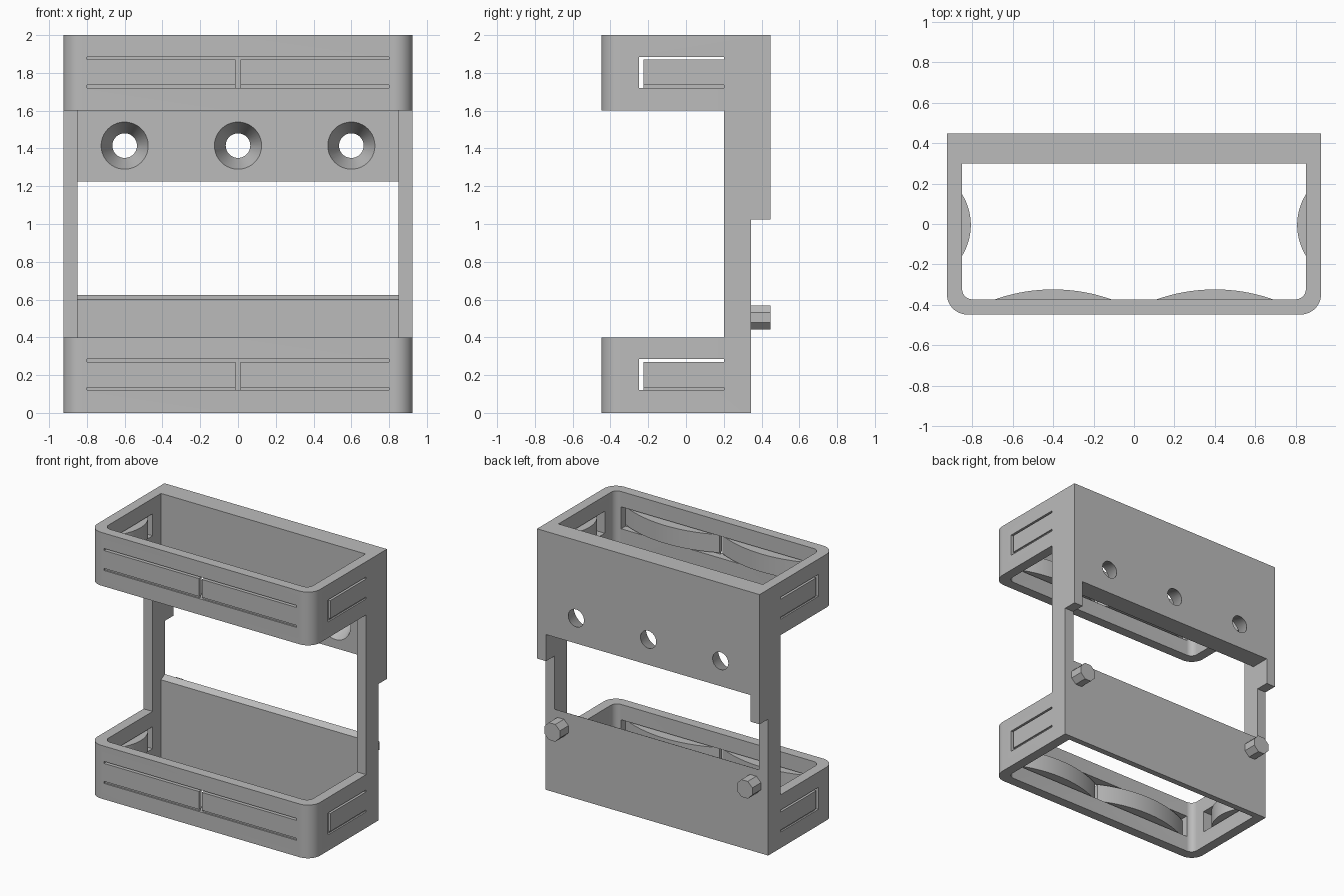
import bpy, bmesh, math
from mathutils import Matrix

cube = bpy.data.objects.get("Cube")
if cube:
    bpy.data.objects.remove(cube, do_unlink=True)

W, D = 0.925, 0.4475          # half width and half depth
WALL = 0.075
IN_X, IN_FRONT, IN_BACK = W - WALL, -D + WALL, 0.30
STEP_Y = 0.345                # rear face of the lower half

grey = bpy.data.materials.new("light_grey_plastic")
grey.use_nodes = True
grey.diffuse_color = (0.5, 0.5, 0.5, 1)
grey.node_tree.nodes["Principled BSDF"].inputs["Base Color"].default_value = (0.5, 0.5, 0.5, 1)


def finish(name, bm):
    bmesh.ops.recalc_face_normals(bm, faces=bm.faces[:])
    mesh = bpy.data.meshes.new(name)
    bm.to_mesh(mesh)
    bm.free()
    mesh.materials.append(grey)
    obj = bpy.data.objects.new(name, mesh)
    bpy.context.collection.objects.link(obj)
    return obj


def prism(name, outline, lo, hi, axis="z"):
    """Extrude a 2D outline along an axis."""
    place = {"x": lambda a, b, h: (h, a, b),
             "y": lambda a, b, h: (a, h, b),
             "z": lambda a, b, h: (a, b, h)}[axis]
    bm = bmesh.new()
    low = [bm.verts.new(place(a, b, lo)) for a, b in outline]
    high = [bm.verts.new(place(a, b, hi)) for a, b in outline]
    bm.faces.new(low)
    bm.faces.new(high)
    n = len(outline)
    for i in range(n):
        j = (i + 1) % n
        bm.faces.new((low[i], low[j], high[j], high[i]))
    return finish(name, bm)


def box(name, x, y, z):
    return prism(name, [(x[0], y[0]), (x[1], y[0]), (x[1], y[1]), (x[0], y[1])], *z)


def rounded_front(half, front, back, radius, steps=12):
    """Rectangle whose two front corners are rounded."""
    pts = [(half, back), (-half, back)]
    for cx, start in ((radius - half, math.pi), (half - radius, 1.5 * math.pi)):
        for i in range(steps + 1):
            a = start + i / steps * math.pi / 2
            pts.append((cx + radius * math.cos(a), front + radius + radius * math.sin(a)))
    return pts


def smooth(obj):
    bpy.ops.object.select_all(action="DESELECT")
    obj.select_set(True)
    bpy.context.view_layer.objects.active = obj
    bpy.ops.object.shade_smooth_by_angle(angle=math.radians(30))


def cut(target, cutter):
    cutter.hide_render = True
    bpy.context.view_layer.objects.active = target
    mod = target.modifiers.new("cut", "BOOLEAN")
    mod.operation, mod.solver, mod.object = "DIFFERENCE", "EXACT", cutter
    bpy.ops.object.modifier_apply(modifier=mod.name)
    bpy.data.objects.remove(cutter, do_unlink=True)


# Holder body: outer shell, hollow core and the open middle
body = prism("holder_body", rounded_front(W, -D, D, 0.1), 0, 2)
cut(body, prism("core", rounded_front(IN_X, IN_FRONT, IN_BACK, 0.05), -0.1, 2.1))
cut(body, box("open_front", (-1, 1), (-1, 0.2), (0.4, 1.6)))
cut(body, box("rear_step", (-1, 1), (STEP_Y, 1), (-0.1, 1.025)))

# Rear window with a sloped lower sill
sill = [(0.25, 0.572), (STEP_Y, 0.625), (0.6, 0.625), (0.6, 1.225), (0.25, 1.225)]
cut(body, prism("rear_window", sill, -IN_X, IN_X, "x"))

# Countersunk screw holes
for x in (-0.6, 0, 0.6):
    bm = bmesh.new()
    bmesh.ops.create_cone(bm, cap_ends=True, segments=40, radius1=0.133, radius2=0.056,
                          depth=0.19, matrix=Matrix.Translation((x, 0.375, 1.415))
                          @ Matrix.Rotation(-math.pi / 2, 4, "X"))
    cut(body, finish("countersink", bm))

# Openings for the spring arms in both bands
SLOT_LO, SLOT_HI, GAP = 0.12, 0.285, 0.015
for base in (0, 1.6):
    span = (base + SLOT_LO, base + SLOT_HI)
    cut(body, box("front_opening", (-0.8, 0.8), (-D - 0.1, IN_FRONT + 0.05), span))
    cut(body, box("side_openings", (-1, 1), (-0.25, 0.2), span))
smooth(body)


def arm_outline(start, end, centre, radius, peak, steps=24):
    """Flat outer edge with a bulging inner edge, as (along, depth) pairs."""
    pts = [(end, 0), (start, 0)]
    for i in range(steps + 1):
        u = start + (end - start) * i / steps
        pts.append((u, peak - radius + math.sqrt(radius ** 2 - (u - centre) ** 2)))
    return pts


# Spring arms with a thin web closing the lower gap
for base, band in ((0, "lower"), (1.6, "upper")):
    lo, hi = base + SLOT_LO + GAP, base + SLOT_HI - GAP
    web = (base + SLOT_LO, lo)
    for s, side in ((1, "left"), (-1, "right")):
        front = arm_outline(0.0125, 0.8, 0.4, 0.866, 0.124)
        smooth(prism(f"{band}_front_arm_{side}", [(s * u, t - D) for u, t in front], lo, hi))
        flank = arm_outline(-0.225, 0.2, -0.005, 0.29, 0.118)
        smooth(prism(f"{band}_side_arm_{side}", [(s * (W - t), u) for u, t in flank], lo, hi))
        box(f"{band}_front_web_{side}", sorted((s * 0.0125, s * 0.8)),
            (-D + 0.012, -D + 0.022), web)
        box(f"{band}_side_web_{side}", sorted((s * (W - 0.012), s * (W - 0.022))),
            (-0.225, 0.2), web)

# Octagonal pegs on the back
for x, side in ((0.8, "left"), (-0.8, "right")):
    octagon = [(x + 0.07 * math.cos(a), 0.505 + 0.07 * math.sin(a))
               for a in (math.pi * (i + 0.5) / 4 for i in range(8))]
    prism(f"rear_peg_{side}", octagon, STEP_Y, D, "y")
